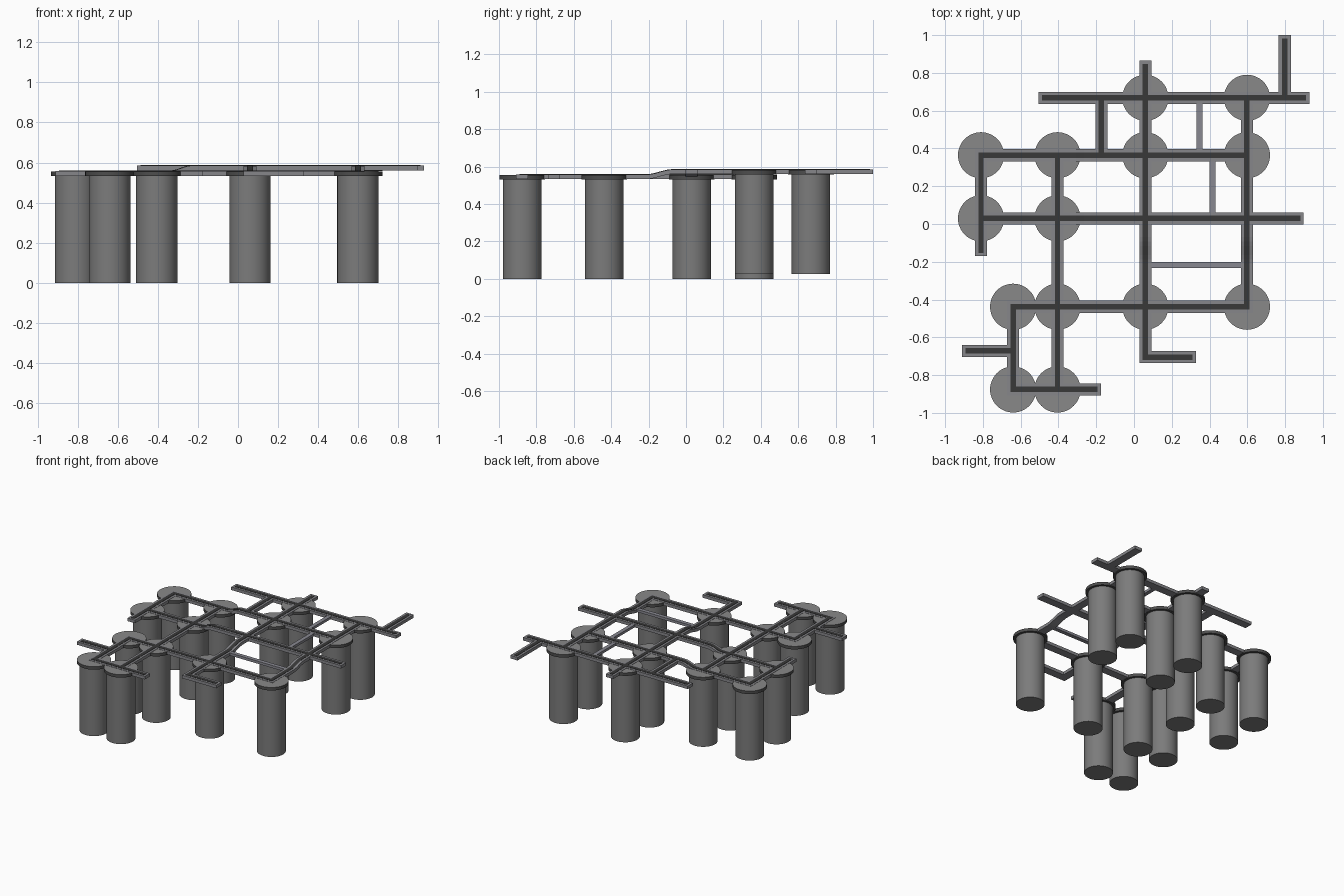
import bpy, bmesh

if "Cube" in bpy.data.objects:
    bpy.data.objects.remove(bpy.data.objects["Cube"])


def material(name, c):
    m = bpy.data.materials.new(name)
    m.diffuse_color = (*c, 1)
    m.use_nodes = True
    m.node_tree.nodes["Principled BSDF"].inputs["Base Color"].default_value = m.diffuse_color
    return m


PILLAR = material("concrete", (0.2, 0.2, 0.2))
CAP_TOP = material("cap_grey", (0.25, 0.25, 0.25))
RIM = material("cap_rim_dark", (0.075, 0.075, 0.075))
KERB = material("kerb_grey", (0.24, 0.24, 0.255))
BRIDGE = material("footbridge_grey", (0.25, 0.25, 0.285))
DARK = material("asphalt", (0.04, 0.04, 0.04))
RISE = 0.027


def ease(a, b, v):
    t = min(1, max(0, (v - a) / (b - a)))
    return t * t * (3 - 2 * t)


def level(x, y):
    # low deck on the left and front, raised deck at the back right
    if y > 0.6:
        return RISE
    return RISE * ease(-0.34, -0.23, x) * ease(-0.21, -0.07, y)


def finish(bm, name, *mats):
    bmesh.ops.recalc_face_normals(bm, faces=bm.faces)
    me = bpy.data.meshes.new(name)
    bm.to_mesh(me)
    bm.free()
    for m in mats:
        me.materials.append(m)
    ob = bpy.data.objects.new(name, me)
    bpy.context.collection.objects.link(ob)
    return ob


def beam(name, axis, fixed, a, b, half, ext, z0, z1, mat):
    # rectangular section swept along one axis, following the deck level
    lo, hi = (-0.34, -0.23) if axis == "x" else (-0.21, -0.07)
    pos = [a - ext, b + ext]
    pos += [p for p in (lo + (hi - lo) * i / 6 for i in range(7)) if a < p < b]
    bm = bmesh.new()
    prev = None
    for p in sorted(pos):
        q = min(b, max(a, p))
        h = level(q, fixed) if axis == "x" else level(fixed, q)
        ring = []
        for s, z in ((-half, z0), (half, z0), (half, z1), (-half, z1)):
            co = (p, fixed + s, z + h) if axis == "x" else (fixed + s, p, z + h)
            ring.append(bm.verts.new(co))
        if prev:
            for i in range(4):
                j = (i + 1) % 4
                bm.faces.new((prev[i], prev[j], ring[j], ring[i]))
        else:
            bm.faces.new(ring)
        prev = ring
    bm.faces.new(prev)
    finish(bm, name, mat)


# Roads: axis, fixed coordinate, start and end of the centreline
roads = [
    ("x", 0.668, -0.473, 0.897), ("x", 0.364, -0.81, 0.598),
    ("x", 0.03, -0.81, 0.866), ("x", -0.438, -0.64, 0.598),
    ("x", -0.672, -0.878, -0.64), ("x", -0.876, -0.64, -0.208),
    ("x", -0.705, 0.06, 0.295),
    ("y", 0.798, 0.668, 0.968), ("y", 0.06, -0.705, 0.833),
    ("y", 0.598, -0.438, 0.668), ("y", -0.173, 0.364, 0.668),
    ("y", -0.81, -0.138, 0.364), ("y", -0.405, -0.876, 0.364),
    ("y", -0.64, -0.876, -0.438),
]
for i, (ax, f, a, b) in enumerate(roads):
    beam(f"road_bed_{i}", ax, f, a, b, 0.032, 0.032, 0.534, 0.558, KERB)
    beam(f"road_surface_{i}", ax, f, a, b, 0.0145, 0.0145, 0.552, 0.5602, DARK)

# Narrow footbridges between roads
for i, (ax, f, a, b) in enumerate([("y", 0.347, 0.395, 0.637),
                                   ("y", 0.415, 0.06, 0.334),
                                   ("x", -0.217, 0.09, 0.568)]):
    beam(f"footbridge_{i}", ax, f, a, b, 0.0155, 0.002, 0.537, 0.557, BRIDGE)

# Round pillars with wider caps
spots = [(-0.81, 0.364), (-0.405, 0.364), (-0.81, 0.03), (-0.405, 0.03),
         (-0.64, -0.438), (-0.405, -0.438), (0.06, -0.438), (0.598, -0.438),
         (-0.64, -0.876), (-0.405, -0.876), (0.06, 0.668), (0.598, 0.668),
         (0.06, 0.364), (0.598, 0.364)]


def cylinder(name, x, y, r, z0, z1, side, end):
    bm = bmesh.new()
    bmesh.ops.create_cone(bm, cap_ends=True, segments=48, radius1=r, radius2=r,
                          depth=z1 - z0)
    bmesh.ops.translate(bm, verts=bm.verts, vec=(x, y, (z0 + z1) / 2))
    for f in bm.faces:
        f.smooth = len(f.verts) == 4
        f.material_index = 1 if f.normal.z > 0.5 else 0
    for e in bm.edges:
        e.smooth = all(len(f.verts) == 4 for f in e.link_faces)
    finish(bm, name, side, end)


for i, (x, y) in enumerate(spots):
    h = level(x, y)
    cylinder(f"pillar_{i}", x, y, 0.103, h, 0.536 + h, PILLAR, PILLAR)
    cylinder(f"pillar_cap_{i}", x, y, 0.122, 0.532 + h, 0.556 + h, RIM, CAP_TOP)
